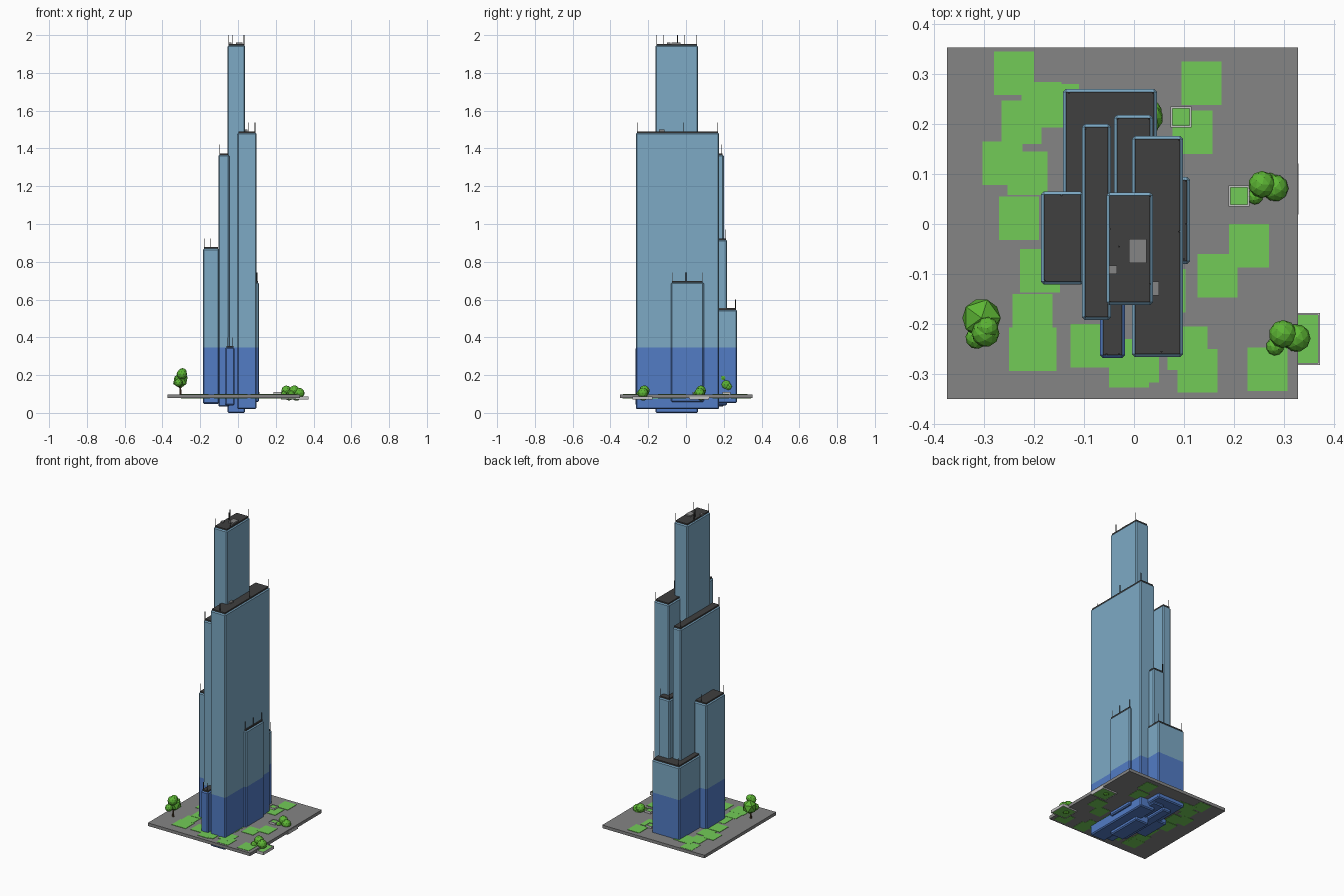
import bpy, bmesh
from mathutils import Vector, Matrix


def mat(name, rgb):
    m = bpy.data.materials.new(name)
    m.diffuse_color = (*rgb, 1)
    return m


GLASS = mat("pale blue glass", (0.205, 0.40, 0.56))
LOWER = mat("deep blue glass", (0.085, 0.20, 0.56))
ROOF = mat("charcoal roof", (0.05, 0.05, 0.05))
PAVING = mat("grey paving", (0.235, 0.235, 0.235))
GRASS = mat("lawn green", (0.17, 0.60, 0.095))
LEAF = mat("leaf green", (0.11, 0.47, 0.035))
STONE = mat("pale stone", (0.55, 0.55, 0.55))
BARK = mat("brown bark", (0.12, 0.07, 0.035))


def finish(bm, name, *mats):
    me = bpy.data.meshes.new(name)
    bm.normal_update()
    bm.to_mesh(me)
    bm.free()
    for m in mats:
        me.materials.append(m)
    ob = bpy.data.objects.new(name, me)
    bpy.context.collection.objects.link(ob)
    return ob


def add_box(bm, x0, x1, y0, y1, z0, z1):
    c = Vector(((x0 + x1) / 2, (y0 + y1) / 2, (z0 + z1) / 2))
    s = Matrix.Diagonal((x1 - x0, y1 - y0, z1 - z0, 1))
    bmesh.ops.create_cube(bm, size=1, matrix=Matrix.Translation(c) @ s)


def boxes(name, material, *dims):
    bm = bmesh.new()
    for d in dims:
        add_box(bm, *d)
    return finish(bm, name, material)


SPLIT = 0.345   # deep blue glass below this height


def tower(name, x0, x1, y0, y1, z0, z1, poles):
    # glass shaft with chamfered edges, cut where the colour changes
    bm = bmesh.new()
    add_box(bm, x0, x1, y0, y1, z0, z1 - 0.004)
    bmesh.ops.bevel(bm, geom=bm.edges[:], offset=0.006, segments=1, affect='EDGES')
    bmesh.ops.bisect_plane(bm, geom=bm.verts[:] + bm.edges[:] + bm.faces[:],
                           plane_co=(0, 0, SPLIT), plane_no=(0, 0, 1))
    for f in bm.faces:
        f.material_index = 1 if f.calc_center_median().z < SPLIT else 0
    finish(bm, name + "_shaft", GLASS, LOWER)
    # dark roof slab
    i = 0.006
    boxes(name + "_roof", ROOF, (x0 + i, x1 - i, y0 + i, y1 - i, z1 - 0.014, z1 + 0.004))
    # roof masts
    if poles:
        bm = bmesh.new()
        for px, py in poles:
            bmesh.ops.create_cone(bm, cap_ends=True, segments=6, radius1=0.0018, radius2=0.0018,
                                  depth=0.055,
                                  matrix=Matrix.Translation((px, py, z1 + 0.0225)))
        finish(bm, name + "_masts", ROOF)


tower("main_tower", -0.055, 0.038, -0.162, 0.063, 0.0, 1.95,
      [(-0.048, -0.155), (0.032, -0.12), (-0.03, -0.045), (-0.048, -0.01), (0.032, 0.055)])
tower("second_tower", -0.004, 0.098, -0.266, 0.176, 0.02, 1.487,
      [(0.055, -0.255), (0.09, -0.015), (0.09, 0.168)])
tower("left_tower", -0.104, -0.046, -0.192, 0.20, 0.033, 1.37, [(-0.097, -0.185), (-0.097, 0.19)])
tower("back_tower", -0.04, 0.038, -0.06, 0.218, 0.04, 0.92, [(-0.033, 0.21), (0.03, 0.21)])
tower("outer_left_tower", -0.186, -0.10, -0.121, 0.065, 0.048, 0.873,
      [(-0.178, -0.113), (-0.145, 0.057)])
tower("right_tower", 0.03, 0.112, -0.08, 0.094, 0.058, 0.694,
      [(0.10, -0.07), (0.104, 0.0), (0.104, 0.086)])
tower("back_block", -0.142, 0.046, 0.0, 0.27, 0.052, 0.55, [(-0.13, 0.262), (0.038, 0.262)])
tower("front_block", -0.068, -0.018, -0.268, -0.10, 0.04, 0.35, [(-0.055, -0.26), (-0.03, -0.26)])

# plant boxes on the roofs
boxes("roof_units", PAVING,
      (-0.01, 0.025, -0.078, -0.03, 1.95, 1.962),
      (-0.05, -0.034, -0.10, -0.083, 1.95, 1.96),
      (0.034, 0.05, -0.143, -0.115, 1.487, 1.50))

# paved plaza
boxes("plaza", PAVING, (-0.374, 0.328, -0.35, 0.353, 0.078, 0.097))

# square lawns let through the plaza, given by left and top corner
LAWNS = [(-0.28, 0.345), (-0.265, 0.247), (-0.225, 0.284), (-0.19, 0.28), (-0.303, 0.165),
         (-0.253, 0.145), (-0.27, 0.055), (-0.228, -0.05), (-0.243, -0.14), (-0.235, -0.207),
         (-0.25, -0.207), (-0.127, -0.20), (-0.05, -0.24), (-0.03, -0.23), (0.087, -0.25),
         (0.067, -0.205), (0.227, -0.247), (0.127, -0.06), (0.19, 0.0), (0.077, 0.227),
         (0.095, 0.325), (0.023, -0.09)]
for n, (x, y) in enumerate(LAWNS):
    e = 0.0002 * (n % 7)
    boxes("lawn", GRASS, (x, x + 0.08, y - 0.087, y, 0.077 - e, 0.0985 + e))


# stone planters: open frame with grass inside
def planter(cx, cy, h, z0, z1):
    t = 0.004
    boxes("planter_frame", STONE,
          (cx - h, cx + h, cy - h, cy - h + t, z0, z1), (cx - h, cx + h, cy + h - t, cy + h, z0, z1),
          (cx - h, cx - h + t, cy - h + t, cy + h - t, z0, z1),
          (cx + h - t, cx + h, cy - h + t, cy + h - t, z0, z1))
    g = h - t
    boxes("planter_grass", GRASS, (cx - g, cx + g, cy - g, cy + g, z0 + 0.002, z1 - 0.003))


planter(0.094, 0.214, 0.021, 0.09, 0.11)
planter(0.21, 0.056, 0.021, 0.09, 0.11)
planter(0.32, -0.23, 0.052, 0.07, 0.088)
planter(0.278, 0.07, 0.051, 0.07, 0.088)


# trees: low-poly leaf clumps on a short trunk
def tree(x, y, base, top, clumps):
    bm = bmesh.new()
    bmesh.ops.create_cone(bm, cap_ends=True, segments=6, radius1=0.006, radius2=0.004,
                          depth=top - base,
                          matrix=Matrix.Translation((x, y, (base + top) / 2)))
    finish(bm, "tree_trunk", BARK)
    bm = bmesh.new()
    for n, (dx, dy, z, r) in enumerate(clumps):
        bmesh.ops.create_icosphere(bm, subdivisions=1 if r > 0.038 else 2, radius=r,
                                   matrix=Matrix.Translation((x + dx, y + dy, z))
                                   @ Matrix.Rotation(n * 0.9, 4, 'Z'))
    finish(bm, "tree_leaves", LEAF)


tree(-0.305, -0.20, 0.095, 0.17, [(0, 0.012, 0.172, 0.043), (0.008, -0.018, 0.205, 0.028),
                                  (0.012, -0.008, 0.215, 0.022), (-0.01, -0.028, 0.16, 0.022)])
tree(0.31, -0.22, 0.075, 0.11, [(-0.012, 0.0, 0.118, 0.028), (0.015, -0.008, 0.105, 0.028),
                                (-0.028, -0.025, 0.10, 0.018), (0.0, -0.005, 0.09, 0.026)])
tree(0.27, 0.075, 0.075, 0.11, [(-0.014, 0.004, 0.118, 0.027), (0.012, -0.003, 0.105, 0.027),
                                (-0.028, -0.02, 0.10, 0.016), (0.0, 0.004, 0.09, 0.025)])
tree(0.028, 0.212, 0.095, 0.16, [(0, 0, 0.15, 0.03), (0.0, -0.015, 0.185, 0.022),
                                 (0.004, 0.012, 0.14, 0.024)])
